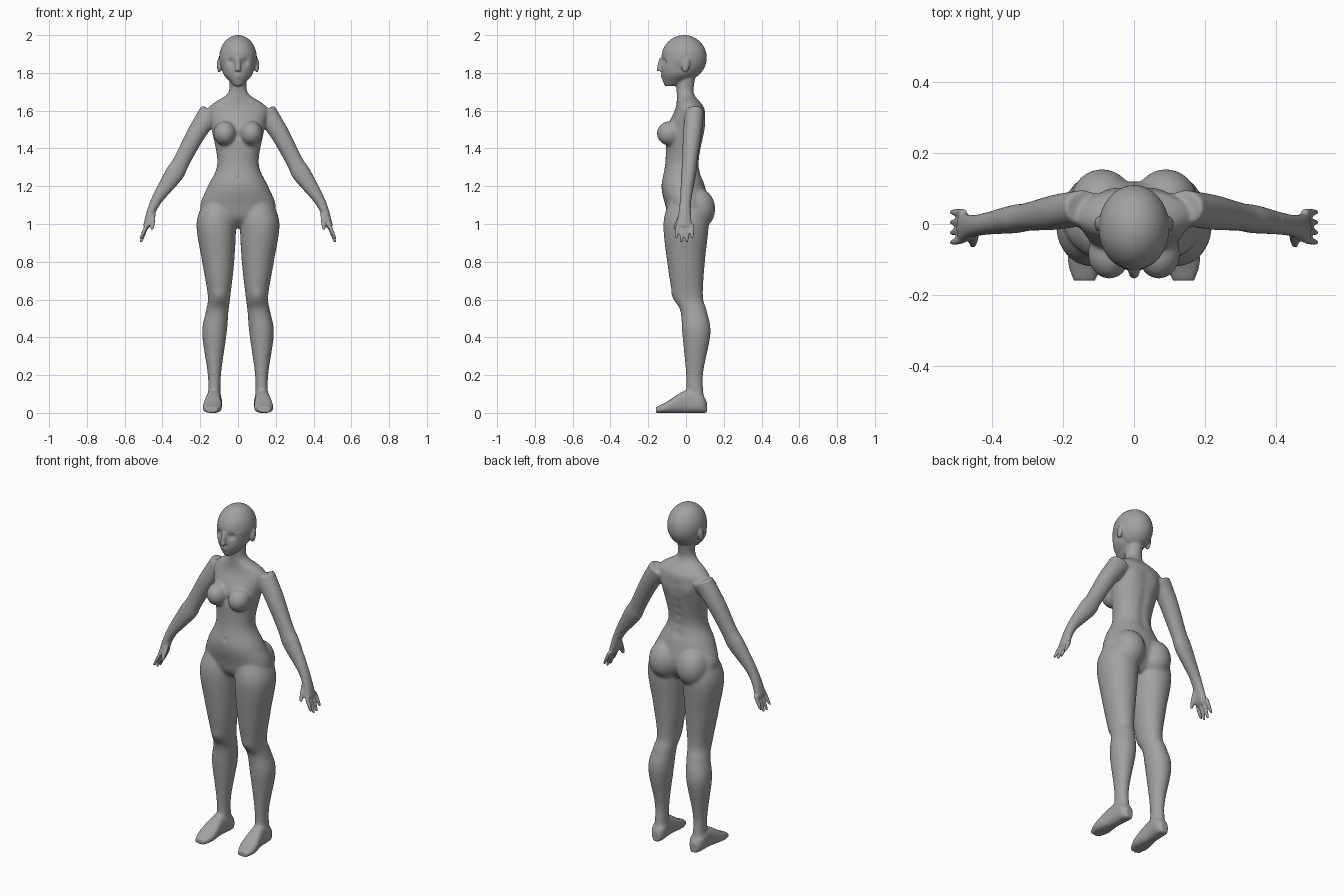
import bpy, bmesh, math
from mathutils import Vector, Matrix

if "Cube" in bpy.data.objects:
    bpy.data.objects.remove(bpy.data.objects["Cube"], do_unlink=True)

SEGMENTS, STEPS = 32, 8
bm = bmesh.new()


def catmull_rom(before, start, end, after, t):
    leave, arrive = (end - before) / 2, (after - start) / 2
    ease = t * t * (3 - 2 * t)
    return start + (end - start) * ease + leave * t * (1 - t) ** 2 - arrive * t * t * (1 - t)


def smooth_rows(rows):
    """Fill in rows between the given ones with a smooth curve."""
    padded = [rows[0], *rows, rows[-1]]
    filled = []
    for window in zip(padded, padded[1:], padded[2:], padded[3:]):
        for step in range(STEPS):
            filled.append([catmull_rom(*column, step / STEPS) for column in zip(*window)])
    return filled + [rows[-1]]


def superellipse(angle, power):
    wave = Vector((math.cos(angle), math.sin(angle)))
    return [math.copysign(abs(value) ** (2 / power), value) for value in wave]


def loft(rows, ring, side=1, power=2.1):
    """Closed skin through rings; ring(*row) gives the centre and two half axes."""
    loops = []
    for row in smooth_rows(rows):
        centre, across, along = (Vector(part) for part in ring(*row))
        loop = []
        for index in range(SEGMENTS):
            u, v = superellipse(math.tau * index / SEGMENTS, power)
            point = centre + across * u + along * v
            loop.append(bm.verts.new((point.x * side, point.y, point.z)))
        loops.append(loop)
    for lower, upper in zip(loops, loops[1:]):
        for index in range(SEGMENTS):
            following = (index + 1) % SEGMENTS
            bm.faces.new((lower[index], lower[following], upper[following], upper[index]))
    bm.faces.new(loops[0])
    bm.faces.new(loops[-1])


def level_ring(z, inner, outer, front, back):
    centre = ((inner + outer) / 2, (front + back) / 2, z)
    return centre, ((outer - inner) / 2, 0, 0), (0, (back - front) / 2, 0)


def central_ring(z, half_width, front, back):
    return level_ring(z, -half_width, half_width, front, back)


def foot_ring(y, half_width, height):
    # Feet turn out slightly towards the toes
    return (.13 - y / 16, y, height / 2), (half_width, 0, 0), (0, 0, height / 2)


def arm_ring(x, z, thickness, width):
    # Arms drift forwards towards the hands
    return (x, .07 - x / 6, z), (.88 * thickness, 0, .48 * thickness), (0, width, 0)


def round_ring(x, y, z, radius):
    return (x, y, z), (radius, 0, 0), (0, radius, 0)


def taper(base, tip, radius, side=1):
    """Rounded stalk that narrows towards its tip."""
    rows = []
    for along in (0, .5, .9, 1):
        centre = Vector(base).lerp(Vector(tip), along)
        rows.append((*centre, radius * (1 - along ** 6 / 2)))
    loft(rows, round_ring, side)


def ball(centre, radii, side=1, tilt=0):
    place = Matrix.Translation((centre[0] * side, *centre[1:]))
    matrix = place @ Matrix.Rotation(tilt, 4, "X") @ Matrix.Diagonal((*radii, 1))
    bmesh.ops.create_uvsphere(bm, u_segments=SEGMENTS, v_segments=SEGMENTS, radius=1, matrix=matrix)


# Torso and neck: height, half width, front, back
loft([(.98, .04, -.04, .06), (1.03, .17, -.09, .1), (1.1, .2, -.11, .12), (1.2, .16, -.13, .1),
      (1.32, .11, -.11, .07), (1.5, .14, -.1, .1), (1.6, .16, -.06, .1), (1.64, .13, -.05, .08),
      (1.7, .05, -.05, .04), (1.82, .05, -.06, .06)], central_ring)

# Skull, jaw and nose
ball((0, -.01, 1.88), (.1, .12, .12))
loft([(1.73, .02, -.11, -.06), (1.75, .04, -.12, -.01), (1.8, .08, -.13, .05),
      (1.88, .09, -.13, .05)], central_ring)
taper((0, -.14, 1.81), (0, -.13, 1.88), .015)

for side in (1, -1):
    # Ear, breast and buttock
    ball((.1, 0, 1.84), (.012, .02, .04), side, tilt=-.2)
    ball((.07, -.085, 1.48), (.06, .07, .065), side)
    ball((.09, .06, 1.08), (.09, .095, .11), side)

    # Leg: height, inner, outer, front, back
    loft([(1.12, .02, .18, -.09, .1), (1, .01, .22, -.12, .12), (.8, .02, .19, -.1, .1),
          (.62, .04, .16, -.07, .09), (.54, .05, .17, -.03, .11), (.42, .06, .19, -.02, .13),
          (.2, .09, .16, 0, .09), (.05, .09, .16, 0, .1)], level_ring, side)

    # Foot: depth, half width, height
    loft([(.11, .02, .06), (.08, .04, .1), (0, .04, .12), (-.1, .05, .06), (-.16, .03, .03)],
         foot_ring, side, power=2.6)

    # Arm and palm: outward position, height, thickness, width
    loft([(.14, 1.6, .06, .05), (.22, 1.48, .05, .05), (.3, 1.33, .045, .04), (.34, 1.26, .05, .04),
          (.44, 1.11, .027, .03), (.48, 1, .02, .04), (.49, .98, .01, .04)], arm_ring, side)

    # Fingers fan out from the palm, the middle ones longest
    for spread in (-1.5, -.5, .5, 1.5):
        length = .1 - spread * spread / 100
        taper((.48, spread / 40 - .005, 1), (.515, spread / 35 - .01, 1 - length), .011, side)
    # Thumb
    taper((.45, -.02, 1.06), (.455, -.06, .97), .014, side)

# Fuse all parts into one continuous skin
bmesh.ops.recalc_face_normals(bm, faces=bm.faces)
parts = bpy.data.meshes.new("body_parts")
bm.to_mesh(parts)
body = bpy.data.objects.new("body", parts)
bpy.context.collection.objects.link(body)
remesh = body.modifiers.new("fuse", "REMESH")
remesh.mode = "VOXEL"
remesh.voxel_size = .005
skin = bpy.data.meshes.new_from_object(body.evaluated_get(bpy.context.evaluated_depsgraph_get()))
body.modifiers.clear()
body.data = skin
bpy.data.meshes.remove(parts)
skin.name = "body"

# Relax the joins, keeping hands, feet and head crisp
bm.clear()
bm.from_mesh(skin)
joins = [vert for vert in bm.verts if abs(vert.co.x) < .42 and .08 < vert.co.z < 1.72]
for verts, passes in ((joins, 16), (bm.verts[:], 3)):
    for _ in range(passes):
        bmesh.ops.smooth_vert(bm, verts=verts, factor=.5, use_axis_x=True, use_axis_y=True, use_axis_z=True)


def sculpt(place, radius, push):
    """Soft push along the depth, on both sides where the place is off centre."""
    for side in ((1, -1) if place[0] else (1,)):
        centre = Vector((place[0] * side, *place[1:]))
        for vert in bm.verts:
            distance = (vert.co - centre).length / radius
            if distance < 3:
                vert.co.y += push * math.exp(-distance * distance)


# Eye sockets, lips, navel, breastbone, shoulder blades, kneecaps and spine
sculpt((.04, -.12, 1.86), .02, .013)
sculpt((0, -.13, 1.78), .014, -.005)
sculpt((0, -.12, 1.24), .01, .006)
sculpt((0, -.1, 1.47), .02, .008)
sculpt((.08, .1, 1.53), .04, .007)
sculpt((.1, -.07, .62), .03, -.005)
for step in range(7):
    sculpt((0, .08, 1.26 + step / 20), .025, -.006)

bm.to_mesh(skin)
bm.free()
skin.shade_smooth()

# Plain grey finish
grey = bpy.data.materials.new("clay_grey")
grey.use_nodes = True
colour = (.36, .36, .36, 1)
grey.diffuse_color = colour
grey.node_tree.nodes["Principled BSDF"].inputs["Base Color"].default_value = colour
skin.materials.clear()
skin.materials.append(grey)
